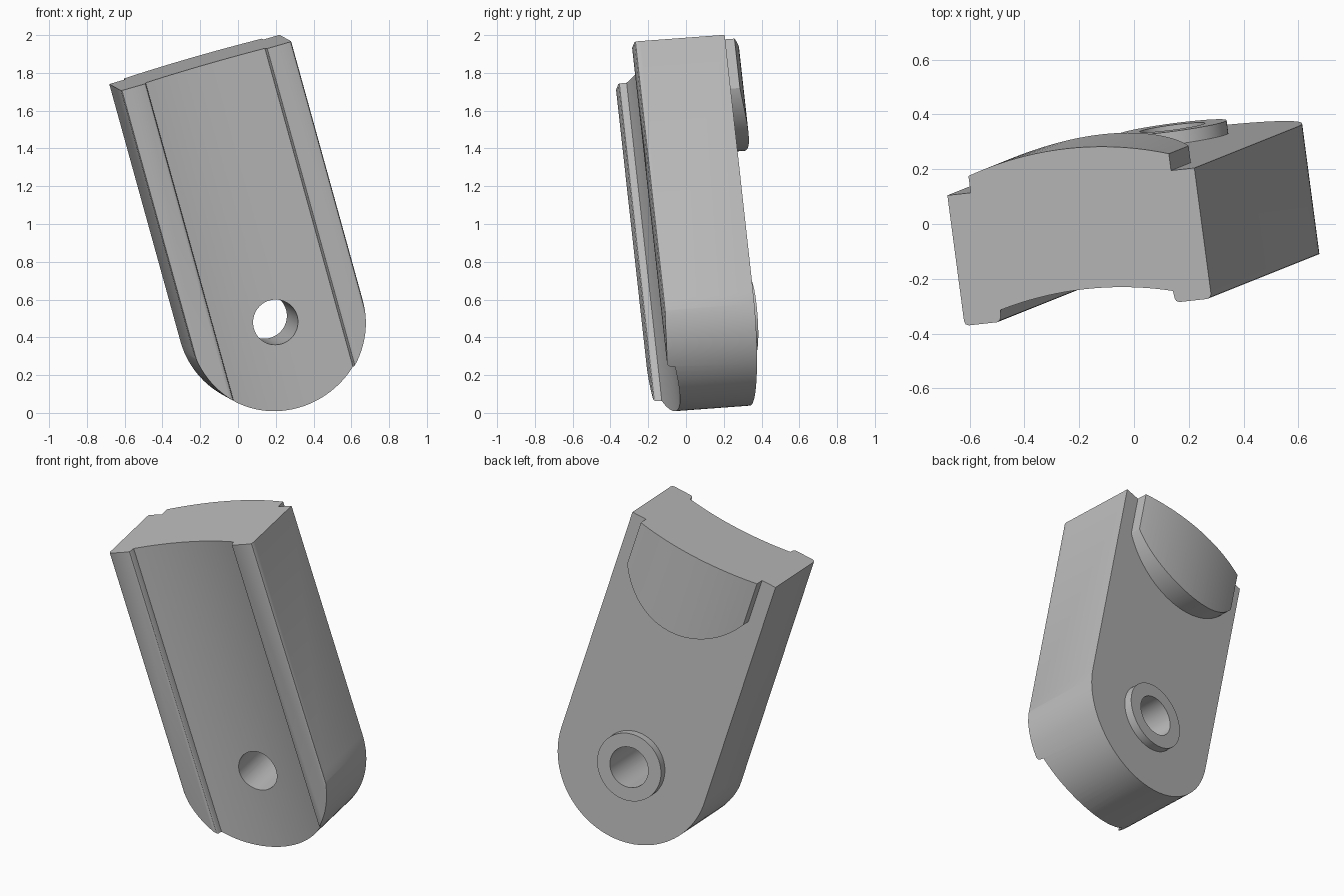
import bpy, bmesh, math
from mathutils import Matrix, Vector

cube = bpy.data.objects.get("Cube")
if cube:
    bpy.data.objects.remove(cube, do_unlink=True)

grey = bpy.data.materials.new("plain grey")
grey.use_nodes = True
tone = (0.5, 0.5, 0.5, 1)
grey.diffuse_color = tone
grey.node_tree.nodes["Principled BSDF"].inputs["Base Color"].default_value = tone

# Tilted frame: across, through the thickness, along the lever
along = Vector((-0.265, -0.106, 0.958)).normalized()
across = Vector((0.955, 0.106, 0.276))
across = (across - along * across.dot(along)).normalized()
through = along.cross(across)
FRAME = Matrix((across, through, along)).transposed().to_4x4()

MID, HALF = 0.3125, 0.472      # centre line and half width
PIVOT, TOP = 0.417, 1.838      # heights along the lever
BACK = 0.32                    # flat rear face


def prism(name, points, start, end, lengthwise):
    """Extrude an outline along the lever or through its thickness."""
    def place(p, t):
        return (MID + p[0], p[1], t) if lengthwise else (MID + p[0], t, p[1])
    bm = bmesh.new()
    low = [bm.verts.new(place(p, start)) for p in points]
    high = [bm.verts.new(place(p, end)) for p in points]
    bm.faces.new(low)
    bm.faces.new(high)
    n = len(points)
    for i in range(n):
        j = (i + 1) % n
        bm.faces.new((low[i], low[j], high[j], high[i]))
    bmesh.ops.recalc_face_normals(bm, faces=bm.faces)
    mesh = bpy.data.meshes.new(name)
    bm.to_mesh(mesh)
    bm.free()
    mesh.transform(FRAME)
    mesh.materials.append(grey)
    obj = bpy.data.objects.new(name, mesh)
    bpy.context.collection.objects.link(obj)
    return obj


def bow(half, edge, crown, n=24):
    """Shallow circular arc from -half to +half."""
    rise = crown - edge
    r = (half * half + rise * rise) / (2 * rise)
    a = math.asin(half / r)
    return [(r * math.sin(a * (2 * i / n - 1)),
             crown - r + r * math.cos(a * (2 * i / n - 1))) for i in range(n + 1)]


def circle(r, n=64):
    return [(r * math.cos(math.tau * i / n), PIVOT + r * math.sin(math.tau * i / n))
            for i in range(n)]


def rounded_end(half, radius, centre, top, n=48):
    """Straight sides closed by a circular arc at the lower end."""
    a = math.asin(min(1, half / radius))
    arc = [(radius * math.sin(a * (2 * i / n - 1)),
            centre - radius * math.cos(a * (2 * i / n - 1))) for i in range(n + 1)]
    return [(-half, top)] + arc + [(half, top)]


def cut(obj, tool, operation):
    mod = obj.modifiers.new("cut", 'BOOLEAN')
    mod.object, mod.operation, mod.solver = tool, operation, 'EXACT'
    bpy.context.view_layer.update()
    graph = bpy.context.evaluated_depsgraph_get()
    mesh = bpy.data.meshes.new_from_object(obj.evaluated_get(graph))
    obj.modifiers.clear()
    obj.data = mesh


# Cross-section: two raised lips beside a hollow front, flat rear
lip = [(0.333, -0.148), (0.338, -0.157), (0.348, -0.162),
       (0.455, -0.162), (0.467, -0.157), (HALF, -0.145), (HALF, BACK)]
section = ([(-x, y) for x, y in reversed(lip)]
           + bow(0.33, -0.119, -0.077) + lip)
body = prism("lever_body", section, -0.3, TOP, True)
outline = prism("outline_cutter", rounded_end(HALF, HALF, PIVOT, 2.2), -0.5, 0.8, False)
cut(body, outline, 'INTERSECT')

# Bulged pad on the rear at the top, rounded at its lower end
pad_section = [(-0.383, BACK - 0.005)] + bow(0.383, 0.382, 0.442) + [(0.383, BACK - 0.005)]
pad = prism("rear_pad", pad_section, 1.1, TOP, True)
pad_outline = prism("pad_cutter", rounded_end(0.385, 0.44, 1.782, 2.2), 0.1, 0.8, False)
cut(pad, pad_outline, 'INTERSECT')

# Raised ring around the pivot, with a hole through everything
ring = prism("pivot_ring", circle(0.2), BACK - 0.01, 0.368, False)
hole = prism("hole_cutter", circle(0.12), -0.6, 0.9, False)
for part in (body, ring):
    cut(part, hole, 'DIFFERENCE')

for tool in (outline, pad_outline, hole):
    bpy.data.objects.remove(tool, do_unlink=True)

# Smooth curved surfaces, keep edges sharp
bpy.ops.object.select_all(action='DESELECT')
for part in (body, pad, ring):
    part.select_set(True)
bpy.context.view_layer.objects.active = body
bpy.ops.object.shade_smooth_by_angle(angle=math.radians(30))
